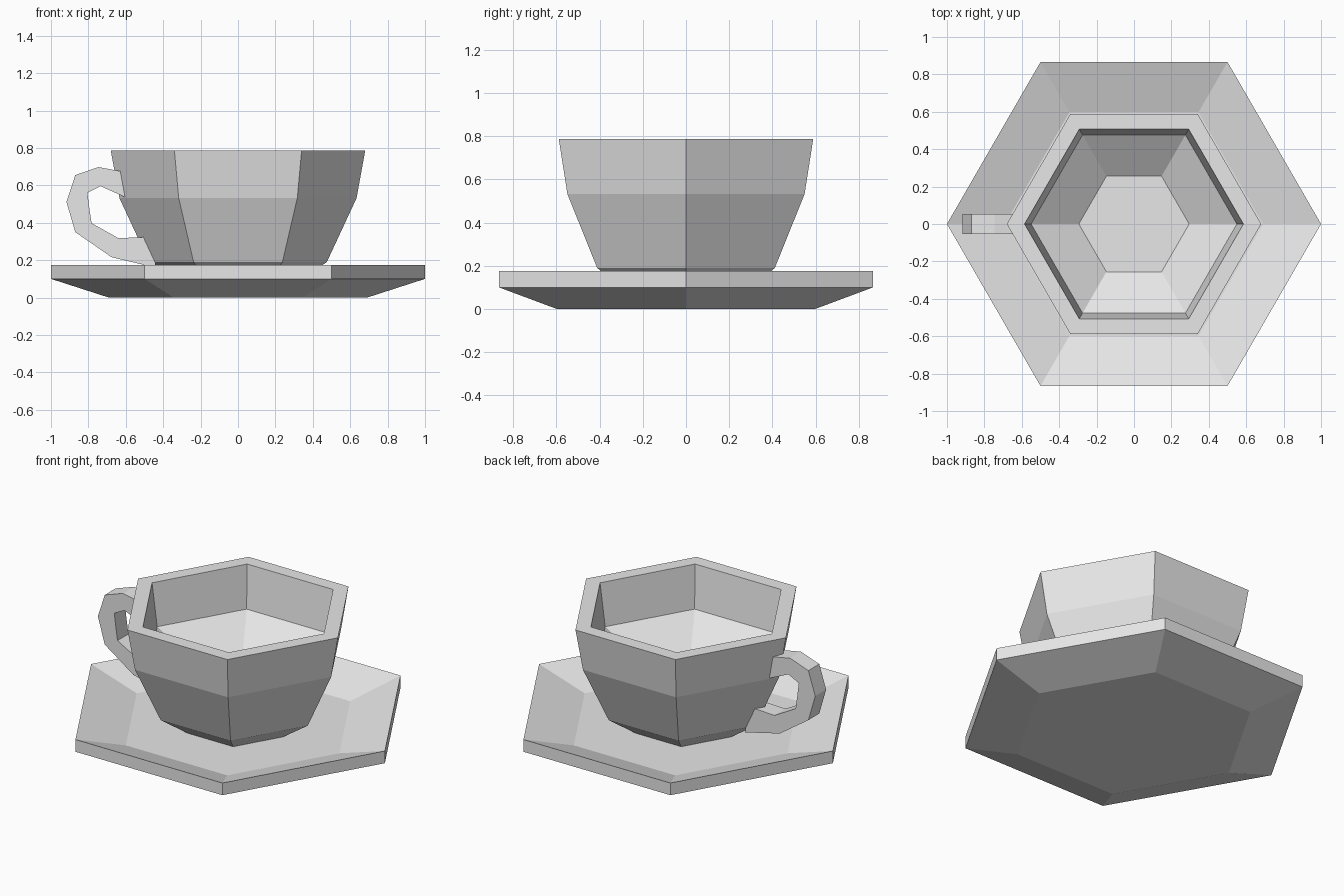
import bpy
import bmesh
from math import cos, sin, pi

SIDES = 6

cube = bpy.data.objects.get("Cube")
if cube:
    bpy.data.objects.remove(cube, do_unlink=True)

# One plain grey for everything
grey = bpy.data.materials.new("light_grey")
grey.use_nodes = True
colour = (0.8, 0.8, 0.8, 1)
grey.diffuse_color = colour
grey.node_tree.nodes["Principled BSDF"].inputs["Base Color"].default_value = colour


def finish(name, bm):
    """Turn a bmesh into a flat-shaded object."""
    bmesh.ops.recalc_face_normals(bm, faces=bm.faces)
    mesh = bpy.data.meshes.new(name)
    bm.to_mesh(mesh)
    bm.free()
    mesh.materials.append(grey)
    obj = bpy.data.objects.new(name, mesh)
    bpy.context.collection.objects.link(obj)
    return obj


def bridge(bm, rings):
    """Join successive closed rings with quads and cap both ends."""
    for a, b in zip(rings, rings[1:]):
        n = len(a)
        for i in range(n):
            j = (i + 1) % n
            bm.faces.new((a[i], a[j], b[j], b[i]))
    bm.faces.new(rings[0])
    bm.faces.new(rings[-1])


def turned(name, profile):
    """Six-sided lathe of (radius, height) points with a corner on +x."""
    bm = bmesh.new()
    angles = [2 * pi * i / SIDES for i in range(SIDES)]
    bridge(bm, [[bm.verts.new((r * cos(a), r * sin(a), z)) for a in angles]
                for r, z in profile])
    return finish(name, bm)


# Saucer: underside, rim, sloping top, flat well
turned("saucer", [(0.69, 0), (1, 0.1), (1, 0.175), (0.69, 0.078)])

# Cup: foot, outer wall, lip, inner wall, inner floor
turned("cup", [(0.31, 0.078), (0.475, 0.19), (0.634, 0.532), (0.68, 0.786),
               (0.585, 0.786), (0.55, 0.525), (0.295, 0.365)])

# Handle: rectangular section swept between outer and inner outlines,
# with both ends buried in the cup wall
outer = [(-0.60, 0.67), (-0.746, 0.698), (-0.87, 0.655), (-0.917, 0.511),
         (-0.87, 0.35), (-0.676, 0.216), (-0.44, 0.16)]
inner = [(-0.595, 0.533), (-0.735, 0.596), (-0.805, 0.56), (-0.795, 0.48),
         (-0.783, 0.398), (-0.64, 0.318), (-0.45, 0.325)]
half = 0.053
bm = bmesh.new()
bridge(bm, [[bm.verts.new((x, y, z)) for (x, z), y in
             ((o, -half), (o, half), (i, half), (i, -half))]
            for o, i in zip(outer, inner)])
finish("handle", bm)
